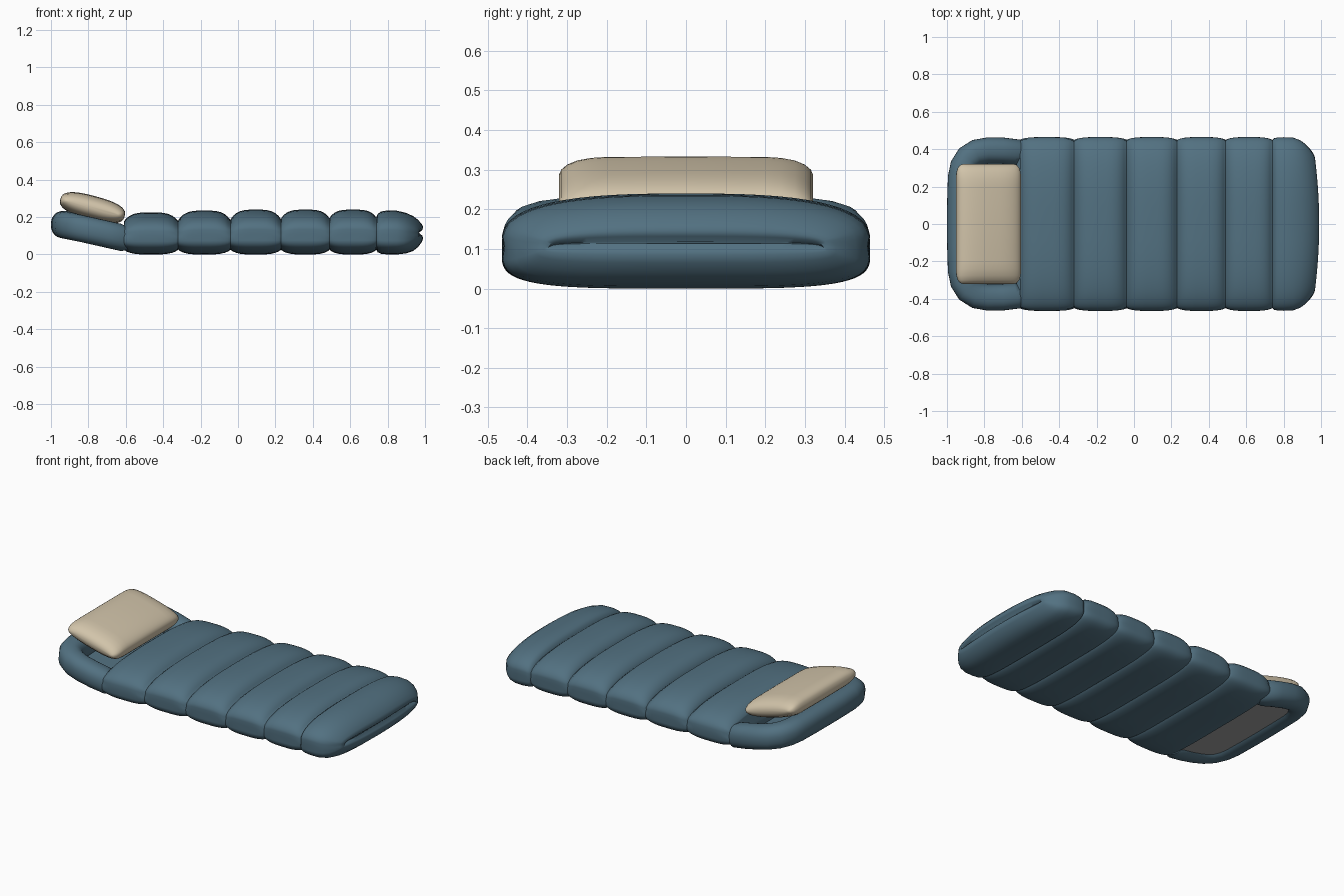
import bpy, bmesh, math
from mathutils import Vector

cube = bpy.data.objects.get("Cube")
if cube:
    bpy.data.objects.remove(cube, do_unlink=True)


def material(name, rgb):
    m = bpy.data.materials.new(name)
    m.use_nodes = True
    m.diffuse_color = (*rgb, 1)
    m.node_tree.nodes["Principled BSDF"].inputs["Base Color"].default_value = (*rgb, 1)
    return m


blue = material("slate blue fabric", (0.085, 0.165, 0.22))
beige = material("beige pillow fabric", (0.64, 0.55, 0.40))
grey = material("grey underside", (0.35, 0.35, 0.35))


def superellipse(a, b, n_top, n_low, sides):
    """Rounded section with separate roundness above and below its middle."""
    pts = []
    for i in range(sides):
        t = 2 * math.pi * i / sides
        c, s = math.cos(t), math.sin(t)
        e = 2 / (n_top if s >= 0 else n_low)
        pts.append((a * math.copysign(abs(c) ** e, c), b * math.copysign(abs(s) ** e, s)))
    return pts


def finish(name, bm, mats, angle=50):
    bmesh.ops.recalc_face_normals(bm, faces=bm.faces)
    me = bpy.data.meshes.new(name)
    bm.to_mesh(me)
    bm.free()
    ob = bpy.data.objects.new(name, me)
    bpy.context.collection.objects.link(ob)
    for m in mats:
        me.materials.append(m)
    bpy.ops.object.select_all(action='DESELECT')
    ob.select_set(True)
    bpy.context.view_layer.objects.active = ob
    bpy.ops.object.shade_smooth_by_angle(angle=math.radians(angle))
    return ob


def loft(name, rings, mat):
    bm = bmesh.new()
    loops = [[bm.verts.new(p) for p in r] for r in rings]
    for a, b in zip(loops, loops[1:]):
        for i in range(len(a)):
            j = (i + 1) % len(a)
            bm.faces.new((a[i], a[j], b[j], b[i]))
    bm.faces.new(loops[0])
    bm.faces.new(loops[-1])
    return finish(name, bm, [mat])


# Quilted body: puffed bands between stitched seams
seams = [-0.61, -0.32, -0.04, 0.23, 0.49, 0.74]
tops = [0.225, 0.235, 0.24, 0.24, 0.24, 0.235]
sections = []                       # x, half width, bottom, top
for k in range(5):
    x0, x1 = seams[k], seams[k + 1]
    for i in range(14):
        u = -math.cos(math.pi * i / 14)
        puff = (1 - abs(u) ** 3.5) ** 0.8
        top_seam = 0.175 + 0.005 * k
        sections.append((x0 + (x1 - x0) * (u + 1) / 2, 0.45 + 0.016 * puff,
                         0.026 * (1 - puff), top_seam + (tops[k] - top_seam) * puff))
# Rounded foot with a stitched groove across its end
sections += [(0.74, 0.45, 0.026, 0.2), (0.747, 0.459, 0.012, 0.217),
             (0.765, 0.463, 0.004, 0.23), (0.8, 0.465, 0, 0.236),
             (0.85, 0.463, 0, 0.234), (0.9, 0.45, 0.006, 0.222),
             (0.935, 0.43, 0.018, 0.206), (0.963, 0.405, 0.04, 0.185),
             (0.982, 0.38, 0.065, 0.163), (0.99, 0.36, 0.085, 0.147),
             (0.986, 0.35, 0.1, 0.132), (0.97, 0.345, 0.114, 0.118)]
rings = []
for x, w, lo, hi in sections:
    mid, h = (lo + hi) / 2 - 0.01, (hi - lo) / 2
    ring = []
    for y, z in superellipse(w, 1, 2.8, 4, 64):
        z = mid + z * ((hi - mid) if z > 0 else (mid - lo))
        bow = 0.18 * y * y * max(0, (x - 0.85) / 0.14)
        groove = 0.007 * math.exp(-((z - 0.112) / 0.008) ** 2) if abs(y) > 0.3 else 0
        ring.append((x - bow, y - math.copysign(groove, y), z))
    rings.append(ring)
loft("quilted_body", rings, blue)


# Hood: padded tube following a raised horseshoe
def lift(x):
    return 0.09 + 0.225 * (-0.62 - x)


half = [(-0.6, 0.37), (-0.625, 0.383), (-0.7, 0.392), (-0.78, 0.393), (-0.84, 0.383),
        (-0.885, 0.355), (-0.913, 0.31), (-0.925, 0.25), (-0.929, 0.12), (-0.93, 0)]
path = [Vector((x, y, lift(x))) for x, y in half]
path += [Vector((p.x, -p.y, p.z)) for p in reversed(path[:-1])]
rings = []
for i, p in enumerate(path):
    d = path[min(i + 1, len(path) - 1)] - path[max(i - 1, 0)]
    side = Vector((d.y, -d.x, 0)).normalized()
    end = 0.85 if i in (0, len(path) - 1) else 1
    rings.append([p + side * a * end + Vector((0, 0, b * end))
                  for a, b in superellipse(0.07, 0.073, 2.3, 2.3, 28)])
loft("hood_rim", rings, blue)

# Hood floor: blue lining above, grey below
bm = bmesh.new()
outline = [(p.x, p.y) for p in path]
layers = [[bm.verts.new((x, y, lift(x) + dz)) for x, y in outline] for dz in (-0.05, -0.035)]
bm.faces.new(layers[0]).material_index = 1
bm.faces.new(layers[1])
for i in range(len(outline)):
    j = (i + 1) % len(outline)
    bm.faces.new((layers[0][i], layers[0][j], layers[1][j], layers[1][i]))
finish("hood_floor", bm, [blue, grey], 30)

# Pillow: soft block tilted up toward the head end
ends = [(0.2, 1, 1), (0.24, 1, 0.95), (0.275, 0.99, 0.82), (0.3, 0.95, 0.62),
        (0.315, 0.88, 0.38), (0.32, 0.8, 0.12)]
slices = [(-y, a, b) for y, a, b in reversed(ends)] + [(0, 1, 1.02)] + ends
rings = [[(a * s, y, b * t) for a, b in superellipse(0.178, 0.062, 2.7, 2.7, 40)]
         for y, s, t in slices]
pillow = loft("pillow", rings, beige)
pillow.rotation_euler.y = math.radians(15)
pillow.location = (-0.778, 0, 0.25)
